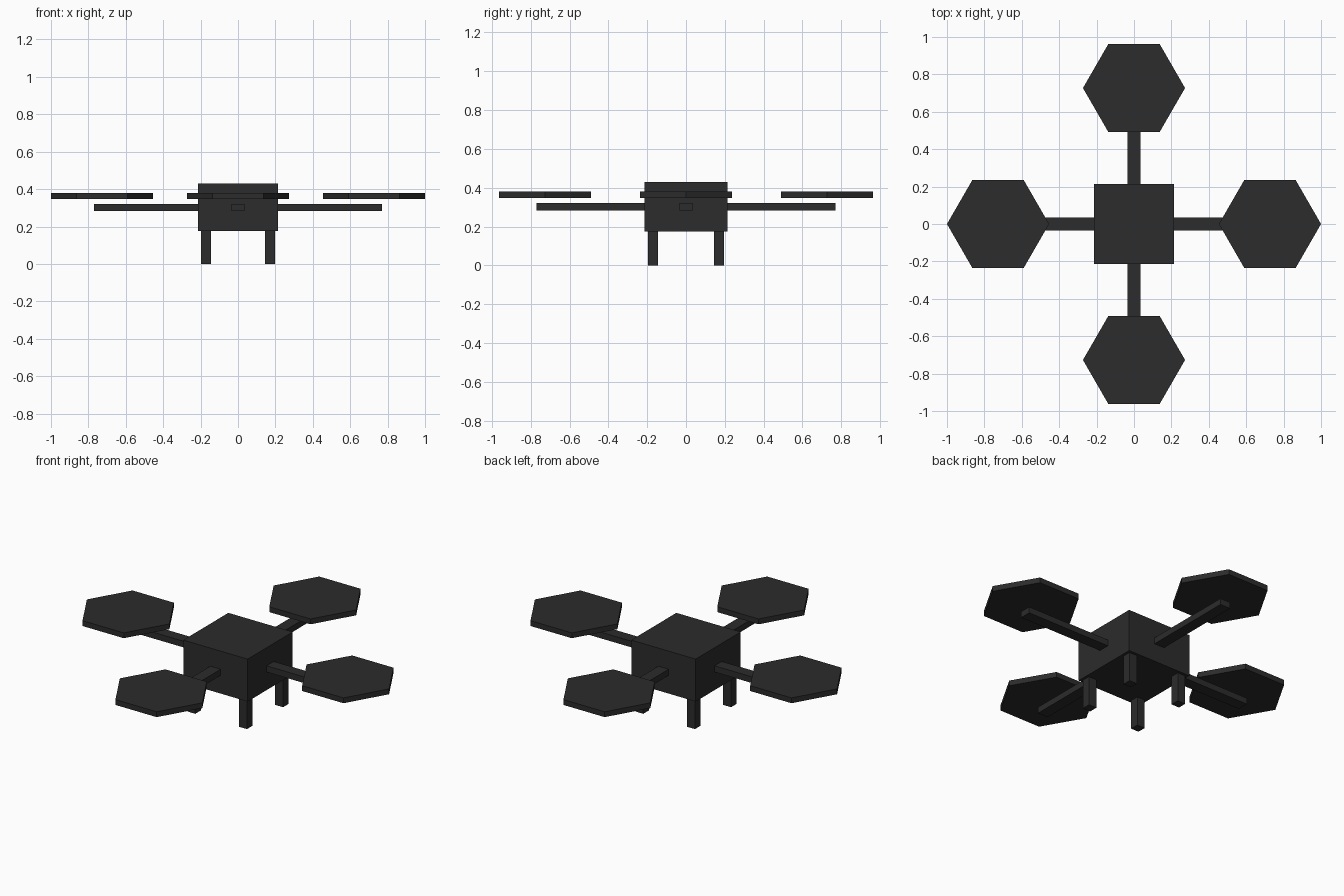
import bpy
from math import cos, sin, pi

if "Cube" in bpy.data.objects:
    bpy.data.objects.remove(bpy.data.objects["Cube"])

dark = bpy.data.materials.new("dark_grey")
dark.diffuse_color = (0.025, 0.025, 0.025, 1)
dark.use_nodes = True
dark.node_tree.nodes["Principled BSDF"].inputs["Base Color"].default_value = dark.diffuse_color


def finish(name):
    ob = bpy.context.object
    ob.name = name
    ob.data.materials.append(dark)
    return ob


def box(name, center, size, turn=0):
    bpy.ops.mesh.primitive_cube_add(size=1, location=center, rotation=(0, 0, turn))
    bpy.context.object.scale = size
    return finish(name)


def hex_disc(name, center, radius, height):
    # cylinder vertices start on +y, so turn them onto the x axis
    bpy.ops.mesh.primitive_cylinder_add(vertices=6, radius=radius, depth=height,
                                        location=center, rotation=(0, 0, pi / 2))
    return finish(name)


# Central body
box("body", (0, 0, 0.302), (0.426, 0.426, 0.254))

# Four arms, each with a hexagonal rotor disc above its end
ARM_IN, ARM_OUT, ROTOR_AT = 0.19, 0.77, 0.727
for i, side in enumerate(("right", "back", "left", "front")):
    a = i * pi / 2
    mid = (ARM_IN + ARM_OUT) / 2
    box(f"{side}_arm", (mid * cos(a), mid * sin(a), 0.302),
        (ARM_OUT - ARM_IN, 0.068, 0.037), a)
    hex_disc(f"{side}_rotor", (ROTOR_AT * cos(a), ROTOR_AT * sin(a), 0.364), 0.273, 0.032)

# Four square legs under the body corners
for x, xs in ((-1, "left"), (1, "right")):
    for y, ys in ((-1, "front"), (1, "back")):
        box(f"{ys}_{xs}_leg", (x * 0.171, y * 0.171, 0.09), (0.052, 0.052, 0.18))
